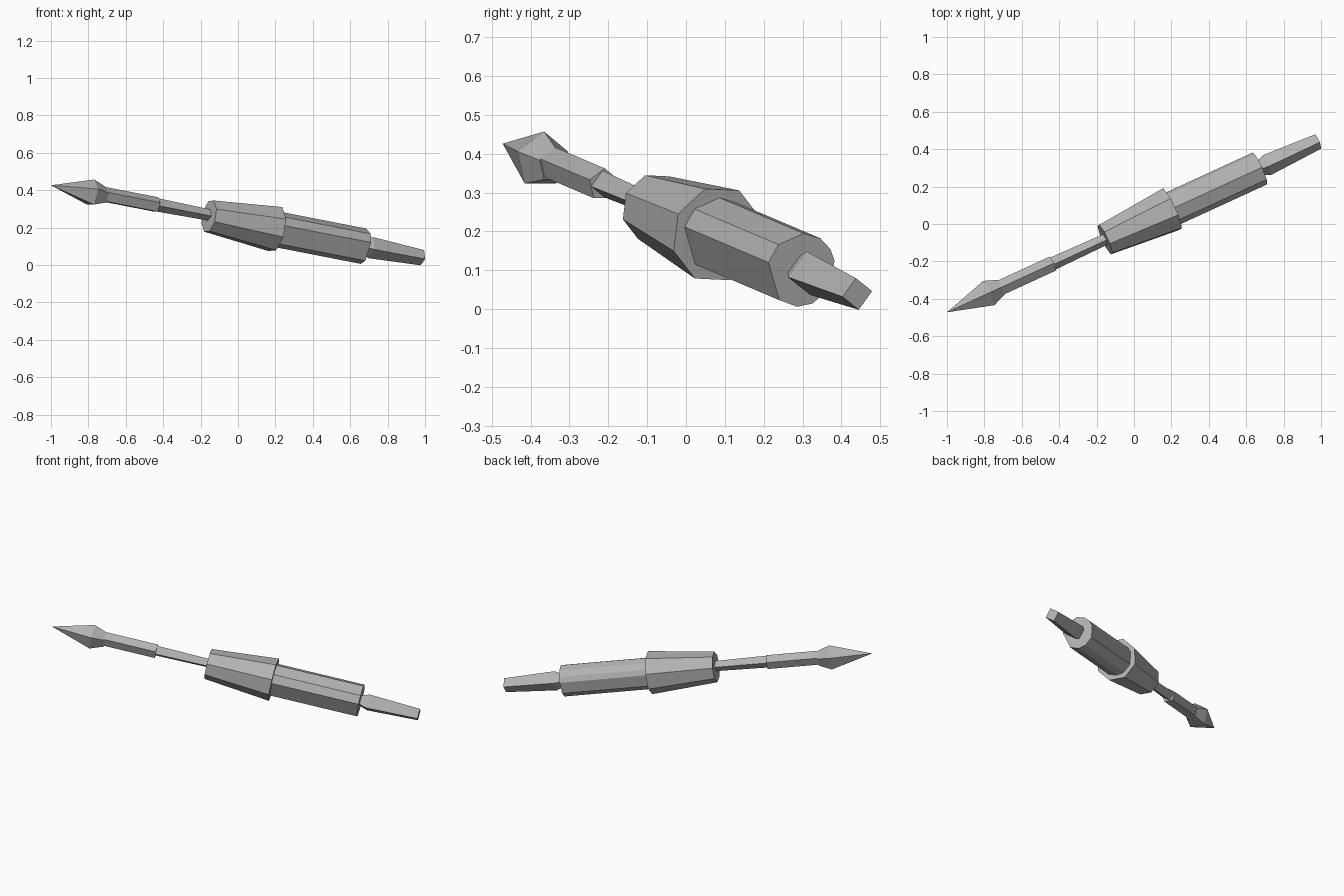
import bpy, bmesh
from math import radians, cos, sin
from mathutils import Vector, Matrix

cube = bpy.data.objects.get("Cube")
if cube:
    bpy.data.objects.remove(cube, do_unlink=True)

metal = bpy.data.materials.new("grey_metal")
grey = (0.45, 0.45, 0.45, 1)
metal.use_nodes = True
metal.diffuse_color = grey
metal.node_tree.nodes["Principled BSDF"].inputs["Base Color"].default_value = grey

# Shared tilted axis: side and up span the cross-section, along is the shaft
axis = Vector((1, 0.46, -0.195))
along = axis.normalized()
side = along.cross(Vector((0, 0, 1))).normalized()
up = side.cross(along)
frame = Matrix((side, up, along)).transposed().to_4x4()
frame.translation = (0, -0.012, 0.231)


def regular(sides, phase=0):
    return [phase + i * 360 / sides for i in range(sides)]


def loft(name, angles, stations, lift=0):
    """Skin faceted rings; each station is (world x on the axis, radius)."""
    bm = bmesh.new()
    rings = []
    for x, r in stations:
        rings.append([bm.verts.new((r * sin(radians(a)), r * cos(radians(a)) + lift,
                                    x * axis.length)) for a in angles])
    n = len(angles)
    for lower, upper in zip(rings, rings[1:]):
        for i in range(n):
            j = (i + 1) % n
            bm.faces.new((lower[i], lower[j], upper[j], upper[i]))
    bm.faces.new(rings[0])
    bm.faces.new(rings[-1])
    bmesh.ops.remove_doubles(bm, verts=bm.verts, dist=0.0005)
    bmesh.ops.recalc_face_normals(bm, faces=bm.faces)
    mesh = bpy.data.meshes.new(name)
    bm.to_mesh(mesh)
    bm.free()
    mesh.materials.append(metal)
    obj = bpy.data.objects.new(name, mesh)
    obj.matrix_world = frame
    bpy.context.collection.objects.link(obj)
    return obj


# Pointed head
loft("head_point", regular(5), [(-1, 0.0001), (-0.78, 0.075), (-0.71, 0.045)])
# Neck behind the head, then the thin rod
loft("head_neck", regular(5), [(-0.74, 0.043), (-0.435, 0.043)], lift=0.004)
loft("thin_rod", regular(4, 10), [(-0.45, 0.036), (-0.12, 0.030)], lift=0.006)
# Flared collar
loft("collar", regular(8, 20), [(-0.155, 0.09), (0.2, 0.127)])
# Slightly uneven handle barrel
loft("handle", [0, 46, 78, 145, 178, 205, 240, 285, 305, 330],
     [(0.15, 0.096), (0.67, 0.096)])
# Tail spike with a small flare next to the handle
loft("tail_spike", regular(4, 10), [(0.655, 0.03), (0.71, 0.058), (0.985, 0.042)])
